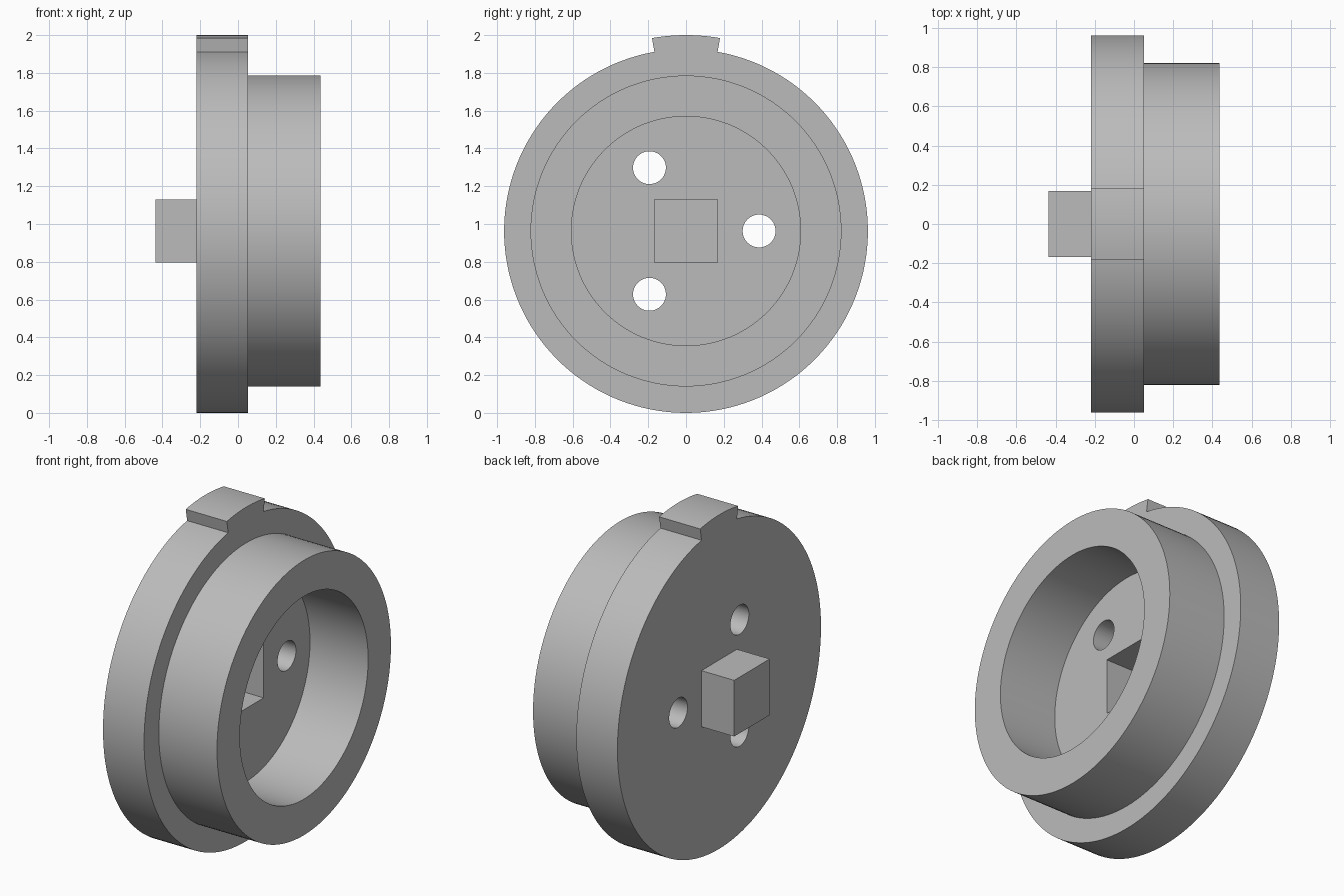
import bpy
import bmesh
from math import cos, sin, radians

cube = bpy.data.objects.get("Cube")
if cube:
    bpy.data.objects.remove(cube, do_unlink=True)

# Main sizes
DISC_R, TAB_R, HUB_R, BORE_R = 0.963, 1.037, 0.823, 0.607
CENTRE_Z = DISC_R
X_PEG, X_BACK, X_STEP, X_RIM = -0.437, -0.22, 0.052, 0.437
PEG_HALF = 0.168
TAB_ANGLE = 10

grey = bpy.data.materials.new("plain grey")
grey.use_nodes = True
GREY = (0.5, 0.5, 0.5, 1)
grey.diffuse_color = GREY
grey.node_tree.nodes["Principled BSDF"].inputs["Base Color"].default_value = GREY


def arc(radius, start, end, steps, cy=0, cz=0):
    """Points (y, z) on an arc, both ends included."""
    angles = [radians(start + (end - start) * i / steps) for i in range(steps + 1)]
    return [(cy + radius * cos(a), cz + radius * sin(a)) for a in angles]


def circle(radius, steps=128, cy=0, cz=0):
    return arc(radius, 0, 360, steps, cy, cz)[:-1]


def prism(name, outline, x0, x1):
    """Extrude a (y, z) outline around the main axis from x0 to x1."""
    bm = bmesh.new()
    face = bm.faces.new([bm.verts.new((x0, y, CENTRE_Z + z)) for y, z in outline])
    grown = bmesh.ops.extrude_face_region(bm, geom=[face])["geom"]
    tops = [v for v in grown if isinstance(v, bmesh.types.BMVert)]
    bmesh.ops.translate(bm, verts=tops, vec=(x1 - x0, 0, 0))
    bmesh.ops.recalc_face_normals(bm, faces=bm.faces)
    mesh = bpy.data.meshes.new(name)
    bm.to_mesh(mesh)
    bm.free()
    mesh.materials.append(grey)
    obj = bpy.data.objects.new(name, mesh)
    bpy.context.collection.objects.link(obj)
    return obj


def select_only(obj):
    bpy.ops.object.select_all(action="DESELECT")
    obj.select_set(True)
    bpy.context.view_layer.objects.active = obj


def cut(obj, cutter):
    """Subtract the cutter from the part, then discard it."""
    cutter.hide_render = True
    mod = obj.modifiers.new("cut", "BOOLEAN")
    mod.operation = "DIFFERENCE"
    mod.solver = "EXACT"
    mod.object = cutter
    select_only(obj)
    bpy.ops.object.modifier_apply(modifier=mod.name)
    bpy.data.objects.remove(cutter, do_unlink=True)


square = [(-PEG_HALF, -PEG_HALF), (PEG_HALF, -PEG_HALF),
          (PEG_HALF, PEG_HALF), (-PEG_HALF, PEG_HALF)]

# Flange disc with the locating tab on top
tab_start, tab_end = 90 - TAB_ANGLE, 90 + TAB_ANGLE
outline = arc(DISC_R, tab_end, tab_start + 360, 128) + arc(TAB_R, tab_start, tab_end, 12)
flange = prism("flange", outline, X_BACK, X_STEP)

# Three through holes
for angle in (0, 120, 240):
    a = radians(angle)
    hole = circle(0.087, 48, 0.387 * cos(a), 0.387 * sin(a))
    cut(flange, prism("hole_cutter", hole, X_BACK - 0.1, X_STEP + 0.1))

# Square socket in the floor, matching the peg
cut(flange, prism("socket_cutter", square, X_STEP - 0.22, X_STEP + 0.1))

# Hub ring with an open bore
hub = prism("hub_ring", circle(HUB_R), X_STEP, X_RIM)
cut(hub, prism("bore_cutter", circle(BORE_R), X_STEP - 0.1, X_RIM + 0.1))

# Square drive peg
peg = prism("drive_peg", square, X_PEG, X_BACK)

for part in (flange, hub, peg):
    select_only(part)
    bpy.ops.object.shade_smooth_by_angle(angle=radians(30))
